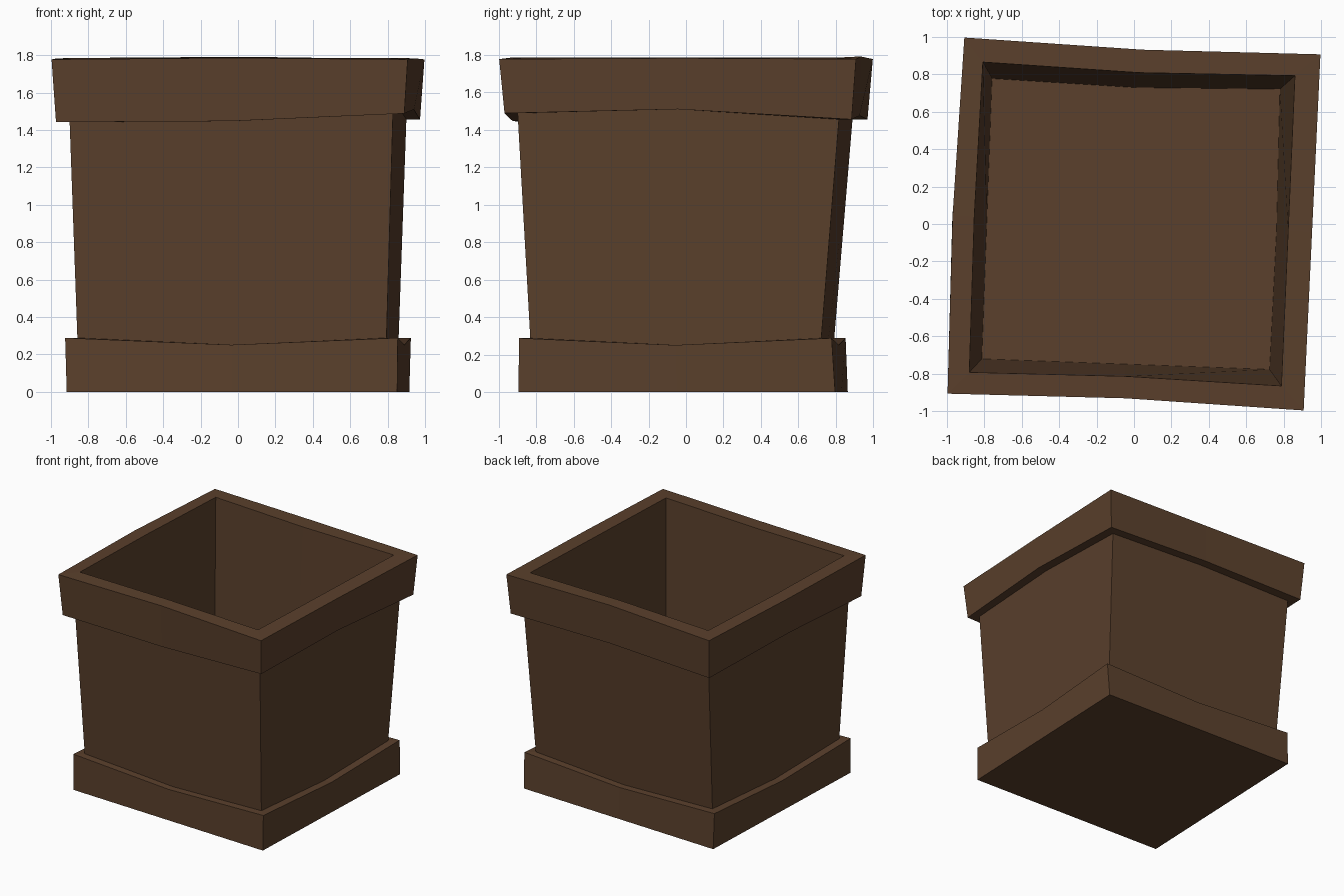
import bpy, bmesh, math

if "Cube" in bpy.data.objects:
    bpy.data.objects.remove(bpy.data.objects["Cube"])

brown = bpy.data.materials.new("dark_brown_wood")
brown.diffuse_color = (0.103, 0.051, 0.025, 1)
brown.use_nodes = True
brown.node_tree.nodes["Principled BSDF"].inputs["Base Color"].default_value = brown.diffuse_color


def ring(hx, hy, z, cx=0, cy=0, ang=2.4, bow=(0, 0, 0, 0), mid_z=(0, 0, 0, 0)):
    """Slightly twisted rectangle, 8 points: corner, side middle, corner...
    z holds one or four corner heights; bow and mid_z move the middles
    of the front, right, back and left sides."""
    zs = z if isinstance(z, tuple) else (z,) * 4
    c, s = math.cos(math.radians(-ang)), math.sin(math.radians(-ang))
    corners = ((-hx, -hy), (hx, -hy), (hx, hy), (-hx, hy))
    normals = ((0, -1), (1, 0), (0, 1), (-1, 0))
    pts = []
    for i in range(4):
        a, b, n = corners[i], corners[(i + 1) % 4], normals[i]
        m = [(a[k] + b[k]) / 2 + n[k] * bow[i] for k in range(2)]
        zm = (zs[i] + zs[(i + 1) % 4]) / 2 + mid_z[i]
        for (x, y), h in ((a, zs[i]), (m, zm)):
            pts.append((cx + x * c - y * s, cy + x * s + y * c, h))
    return pts


def loft(name, rings, cap_start=False, cap_end=False):
    """Skin a stack of rings into one flat-shaded object."""
    bm = bmesh.new()
    rows = [[bm.verts.new(p) for p in r] for r in rings]
    for lo, hi in zip(rows, rows[1:]):
        for i in range(8):
            j = (i + 1) % 8
            bm.faces.new((lo[i], lo[j], hi[j], hi[i]))
    if cap_start:
        bm.faces.new(rows[0][::-1])
    if cap_end:
        bm.faces.new(rows[-1])
    me = bpy.data.meshes.new(name)
    bm.to_mesh(me)
    bm.free()
    me.materials.append(brown)
    ob = bpy.data.objects.new(name, me)
    bpy.context.collection.objects.link(ob)
    return ob


sag = (-0.037,) * 4
body_low = ring(0.827, 0.777, 0.288, cy=-0.02, mid_z=sag)
body_high = ring(0.865, 0.858, (1.442, 1.488, 1.455, 1.455), cy=-0.005,
                 mid_z=(-0.018, 0.038, 0.02, 0.05))

# Base plinth: underside, outer sides and top ledge
loft("base_plinth", [
    ring(0.884, 0.845, 0, cy=-0.015, ang=2.2),
    ring(0.890, 0.835, 0.288, cy=-0.02, mid_z=sag),
    body_low], cap_start=True)

# Tapered outer walls
loft("outer_walls", [body_low, body_high])

# Overhanging rim: underside, outer band and top lip
rim_inner = ring(0.835, 0.83, 1.785, cx=-0.01, ang=2.5,
                 bow=(-0.015, 0, -0.02, 0.01))
loft("rim", [
    body_high,
    ring(0.932, 0.927, (1.442, 1.488, 1.455, 1.455), ang=2.6,
         bow=(0, 0.01, 0, 0.04), mid_z=(-0.018, 0.038, 0.02, 0.05)),
    ring(0.953, 0.953, 1.777, ang=2.7, bow=(-0.02, 0, -0.02, 0.018),
         mid_z=(0.008, 0.005, 0.014, 0.005)),
    rim_inner])

# Hollow inside: inner walls down to the floor
loft("inner_walls_and_floor", [
    rim_inner,
    ring(0.77, 0.75, 0.27, cx=-0.017, ang=2.1, bow=(0, 0.01, -0.02, 0))],
    cap_end=True)
